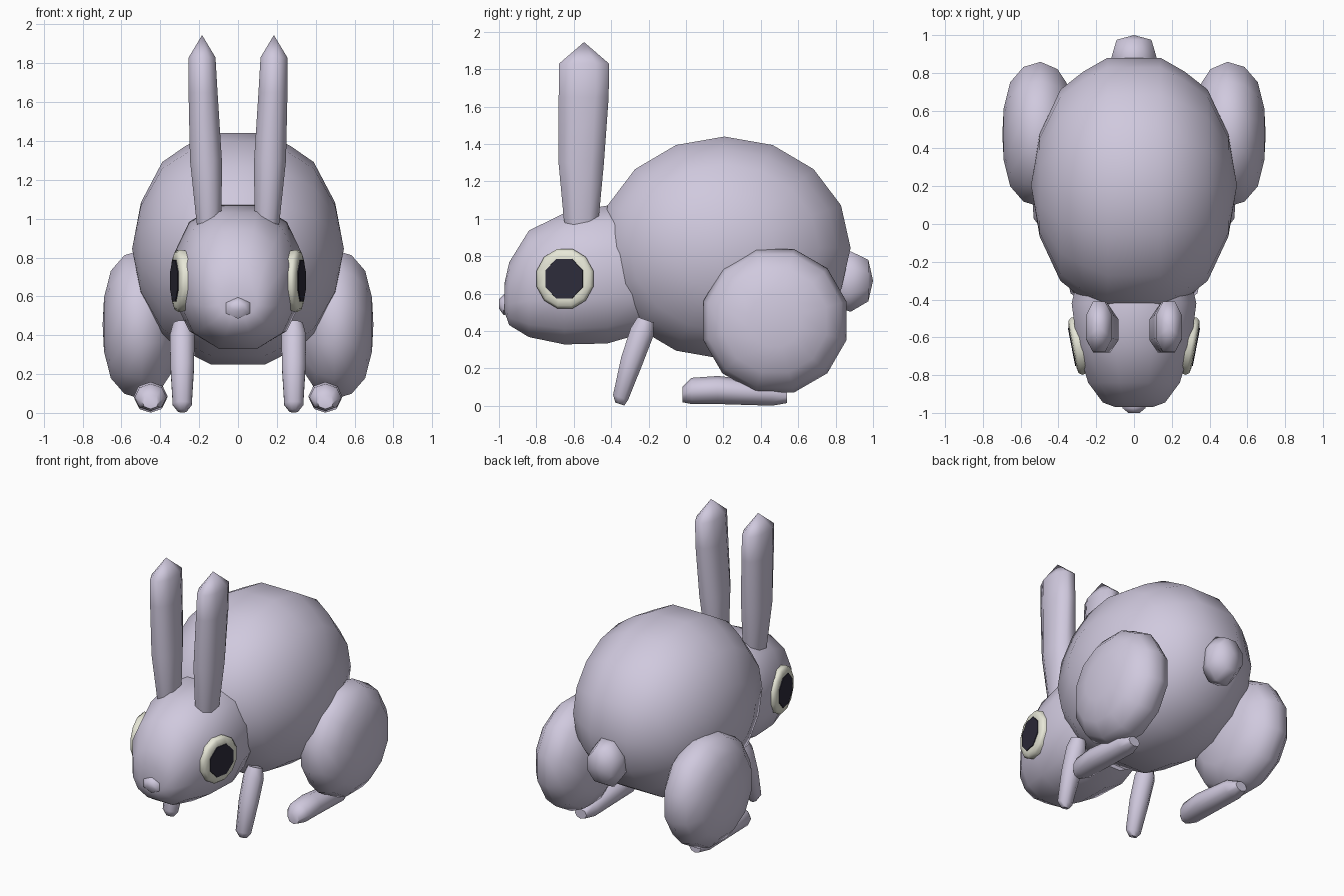
import bpy, bmesh, math
from mathutils import Vector, Matrix

if "Cube" in bpy.data.objects:
    bpy.data.objects.remove(bpy.data.objects["Cube"])


def material(name, rgb):
    m = bpy.data.materials.new(name)
    m.diffuse_color = (*rgb, 1)
    m.use_nodes = True
    m.node_tree.nodes["Principled BSDF"].inputs["Base Color"].default_value = m.diffuse_color
    return m


FUR = material("lavender fur", (0.63, 0.584, 0.73))
CREAM = material("cream eye", (0.81, 0.81, 0.69))
DARK = material("dark pupil", (0.026, 0.024, 0.042))


def finish(name, bm, mat, angle=60):
    bmesh.ops.recalc_face_normals(bm, faces=bm.faces)
    me = bpy.data.meshes.new(name)
    bm.to_mesh(me)
    bm.free()
    me.materials.append(mat)
    ob = bpy.data.objects.new(name, me)
    bpy.context.collection.objects.link(ob)
    bpy.ops.object.select_all(action='DESELECT')
    ob.select_set(True)
    bpy.context.view_layer.objects.active = ob
    bpy.ops.object.shade_smooth_by_angle(angle=math.radians(angle))
    return ob


def loft(name, sections, u, v, n=8, power=2.0, offset=0.0, mat=FUR, angle=60):
    """Skin rings of (centre, radius along u, radius along v); zero radius is a point."""
    bm = bmesh.new()
    u, v = Vector(u), Vector(v)
    rings = []
    for c, a, b in sections:
        if a == 0:
            rings.append([bm.verts.new(c)])
            continue
        ring = []
        for i in range(n):
            t = math.tau * (i + offset) / n
            cu, cv = math.cos(t), math.sin(t)
            cu = math.copysign(abs(cu) ** (2 / power), cu)
            cv = math.copysign(abs(cv) ** (2 / power), cv)
            ring.append(bm.verts.new(Vector(c) + u * a * cu + v * b * cv))
        rings.append(ring)
    for p, q in zip(rings, rings[1:]):
        for i in range(n):
            j = (i + 1) % n
            if len(p) == 1:
                bm.faces.new((p[0], q[i], q[j]))
            elif len(q) == 1:
                bm.faces.new((p[i], p[j], q[0]))
            else:
                bm.faces.new((p[i], p[j], q[j], q[i]))
    for end in (rings[0], rings[-1]):
        if len(end) > 1:
            bm.faces.new(end)
    return finish(name, bm, mat, angle)


X, Y, Z = (1, 0, 0), (0, 1, 0), (0, 0, 1)

# Body: round along the sides, poles pointing left and right
half = [(0.14, 1.0), (0.27, 0.89), (0.39, 0.75), (0.5, 0.4), (0.545, 0)]
profile = [(-x, r) for x, r in reversed(half)] + half
loft("body", [((x, 0.205, 0.845), 0.675 * r, 0.595 * r) for x, r in profile],
     Y, Z, n=16, angle=80)

# Head: rings from the muzzle back into the body (y, half width, low, high)
head = [(-0.97, 0.10, 0.50, 0.66), (-0.945, 0.17, 0.43, 0.77),
        (-0.84, 0.25, 0.365, 0.94), (-0.65, 0.31, 0.325, 1.035),
        (-0.42, 0.34, 0.33, 1.075), (-0.25, 0.30, 0.38, 1.02)]
loft("head", [((0, y, (a + b) / 2), w, (b - a) / 2 * 1.02) for y, w, a, b in head],
     X, Z, n=12, power=2.3, offset=0.5, angle=70)

# Nose: small wedge, wide at the top
loft("nose", [((0, -0.94, 0.545), 0.07, 0.05), ((0, -0.975, 0.54), 0.07, 0.055),
              ((0, -1.0, 0.545), 0.035, 0.025)], X, Z, n=6, offset=0.5)

# Tail
loft("tail", [((0, 0.80, 0.66), 0.11, 0.14), ((0, 0.88, 0.665), 0.13, 0.175),
              ((0, 0.975, 0.67), 0.10, 0.12), ((0, 1.0, 0.67), 0, 0)],
     X, Z, n=8, offset=0.5, angle=80)

for s, side in ((1, "right"), (-1, "left")):
    # Ear: flat blade with a blunt pointed tip
    loft(side + "_ear",
         [((s * 0.15, -0.56, 0.93), 0.06, 0.085), ((s * 0.15, -0.56, 1.0), 0.07, 0.10),
          ((s * 0.165, -0.56, 1.3), 0.088, 0.13), ((s * 0.18, -0.547, 1.65), 0.08, 0.143),
          ((s * 0.185, -0.545, 1.83), 0.074, 0.143), ((s * 0.185, -0.545, 1.945), 0, 0)],
         X, Y, n=8, offset=0.5, power=2.3)

    # Haunch: flattened ball, poles facing sideways
    haunch = [(-0.2, 0), (-0.165, 0.6), (-0.09, 0.9), (0.0, 1.0),
              (0.09, 0.93), (0.16, 0.72), (0.195, 0.36), (0.202, 0)]
    loft(side + "_haunch",
         [((s * (0.495 + x), 0.475, 0.455), 0.397 * r, 0.397 * r) for x, r in haunch],
         Y, Z, n=12, offset=0.5, angle=80)

    # Hind foot: long slim capsule along the ground
    loft(side + "_hind_foot",
         [((s * 0.45, -0.02, 0.06), 0.045, 0.04), ((s * 0.45, 0.03, 0.08), 0.082, 0.07),
          ((s * 0.45, 0.17, 0.085), 0.088, 0.075), ((s * 0.45, 0.46, 0.065), 0.08, 0.064),
          ((s * 0.45, 0.54, 0.05), 0.045, 0.035)], X, Z, n=8)

    # Front leg: thin, slanting forward to the paw
    along = Vector((0, -0.33, -0.94))
    loft(side + "_front_leg",
         [((s * 0.287, -0.215, 0.46), 0.05, 0.05), ((s * 0.287, -0.235, 0.395), 0.068, 0.07),
          ((s * 0.287, -0.29, 0.24), 0.066, 0.065), ((s * 0.287, -0.35, 0.045), 0.053, 0.046),
          ((s * 0.287, -0.354, 0.01), 0.025, 0.028)],
         X, Vector(X).cross(along), n=8, offset=0.5)

    # Eye: domed cream disc and a dark eight-sided pupil, turned slightly forward
    out = Vector((s * 0.98, -0.19, 0)).normalized()
    across = out.cross(Vector(Z))
    c = Vector((s * 0.309, -0.648, 0.68))
    loft(side + "_eye",
         [(c - out * 0.06, 0.15, 0.155), (c - out * 0.005, 0.16, 0.165),
          (c + out * 0.012, 0.145, 0.15), (c + out * 0.017, 0.115, 0.12)],
         across, Z, n=12, offset=0.5, mat=CREAM)
    loft(side + "_pupil",
         [(c + out * 0.014, 0.112, 0.116), (c + out * 0.022, 0.11, 0.114)],
         across, Z, n=8, offset=0.5, mat=DARK, angle=30)
